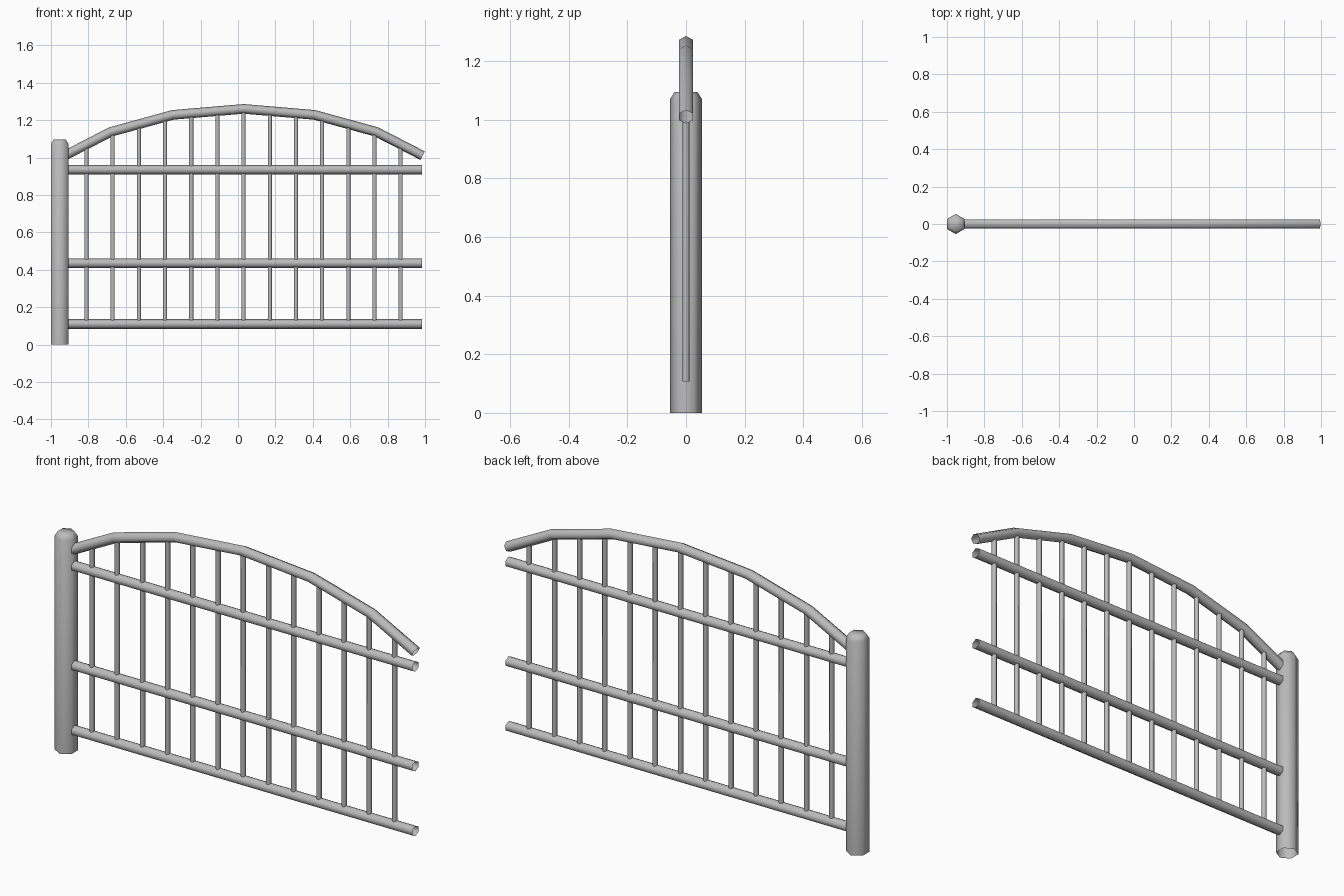
import bpy
import bmesh
from math import sin, cos, pi
from mathutils import Vector

cube = bpy.data.objects.get("Cube")
if cube:
    bpy.data.objects.remove(cube, do_unlink=True)

SIDES = 6
MID_X = 0.03          # centre of the fence panel
HALF_SPAN = 0.955     # half length of the rails

metal = bpy.data.materials.new("grey metal")
metal.use_nodes = True
GREY = (0.5, 0.5, 0.5, 1)
metal.diffuse_color = GREY
metal.node_tree.nodes["Principled BSDF"].inputs["Base Color"].default_value = GREY


def tube(name, path, sizes, turn=0.0, cap_end=False):
    """Sweep a hexagon along an (x, z) path with mitred bends and open ends.
    sizes gives the (in-plane, y) radius at each point."""
    pts = [Vector(p) for p in path]
    bm = bmesh.new()
    rings = []
    for i, p in enumerate(pts):
        before = (p - pts[i - 1]).normalized() if i else None
        after = (pts[i + 1] - p).normalized() if i < len(pts) - 1 else None
        tangent = ((before or after) + (after or before)).normalized()
        miter = 1 / tangent.dot(before or after)
        normal = Vector((-tangent.y, tangent.x))
        ring = []
        for k in range(SIDES):
            a = turn + 2 * pi * k / SIDES
            q = p + normal * (sizes[i][0] * miter * cos(a))
            ring.append(bm.verts.new((q.x, sizes[i][1] * sin(a), q.y)))
        rings.append(ring)
    for r0, r1 in zip(rings, rings[1:]):
        for k in range(SIDES):
            n = (k + 1) % SIDES
            bm.faces.new((r0[k], r0[n], r1[n], r1[k]))
    if cap_end:
        bm.faces.new(rings[-1])
    bmesh.ops.recalc_face_normals(bm, faces=bm.faces)
    # open tubes: make sure the walls face outward
    face = bm.faces[0] if not bm.faces.ensure_lookup_table() else None
    axis = (pts[0] + pts[1]) / 2
    out = face.calc_center_median() - Vector((axis.x, 0, axis.y))
    if face.normal.dot(out) < 0:
        bmesh.ops.reverse_faces(bm, faces=bm.faces)
    mesh = bpy.data.meshes.new(name)
    bm.to_mesh(mesh)
    bm.free()
    mesh.materials.append(metal)
    obj = bpy.data.objects.new(name, mesh)
    bpy.context.collection.objects.link(obj)
    bpy.ops.object.select_all(action='DESELECT')
    obj.select_set(True)
    bpy.context.view_layer.objects.active = obj
    bpy.ops.object.shade_smooth_by_angle(angle=1.15)
    return obj


# Post with a chamfered, closed top
POST_R, TOP_R = 0.054, 0.039
tube("post", [(-0.953, 0), (-0.953, 1.072), (-0.953, 1.095)],
     [(POST_R, POST_R), (POST_R, POST_R), (TOP_R, TOP_R)],
     turn=pi / 6, cap_end=True)

# Straight rails; the y radius is set so the flat sides sit at 0.0245
RAIL = (0.0257, 0.0245 / cos(pi / 6))
for label, z in (("bottom", 0.11), ("middle", 0.435), ("top", 0.935)):
    tube(label + "_rail",
         [(MID_X - HALF_SPAN, z), (MID_X + HALF_SPAN, z)], [RAIL] * 2)

# Arched rail, mirrored about the panel centre
half_arch = [(0, 1.26), (0.378, 1.228), (0.71, 1.137), (0.957, 1.01)]
arch = [(MID_X - x, z) for x, z in reversed(half_arch[1:])]
arch += [(MID_X + x, z) for x, z in half_arch]
tube("arched_rail", arch, [RAIL] * len(arch))


def arch_height(x):
    for (x0, z0), (x1, z1) in zip(arch, arch[1:]):
        if x0 <= x <= x1:
            return z0 + (z1 - z0) * (x - x0) / (x1 - x0)


# Upright bars from the bottom rail to the arch
BAR_R = 0.0125
for i in range(-6, 7):
    x = MID_X + i * 0.14
    tube(f"bar_{i + 7}", [(x, 0.107), (x, arch_height(x))],
         [(BAR_R, BAR_R)] * 2, turn=pi / 6)
